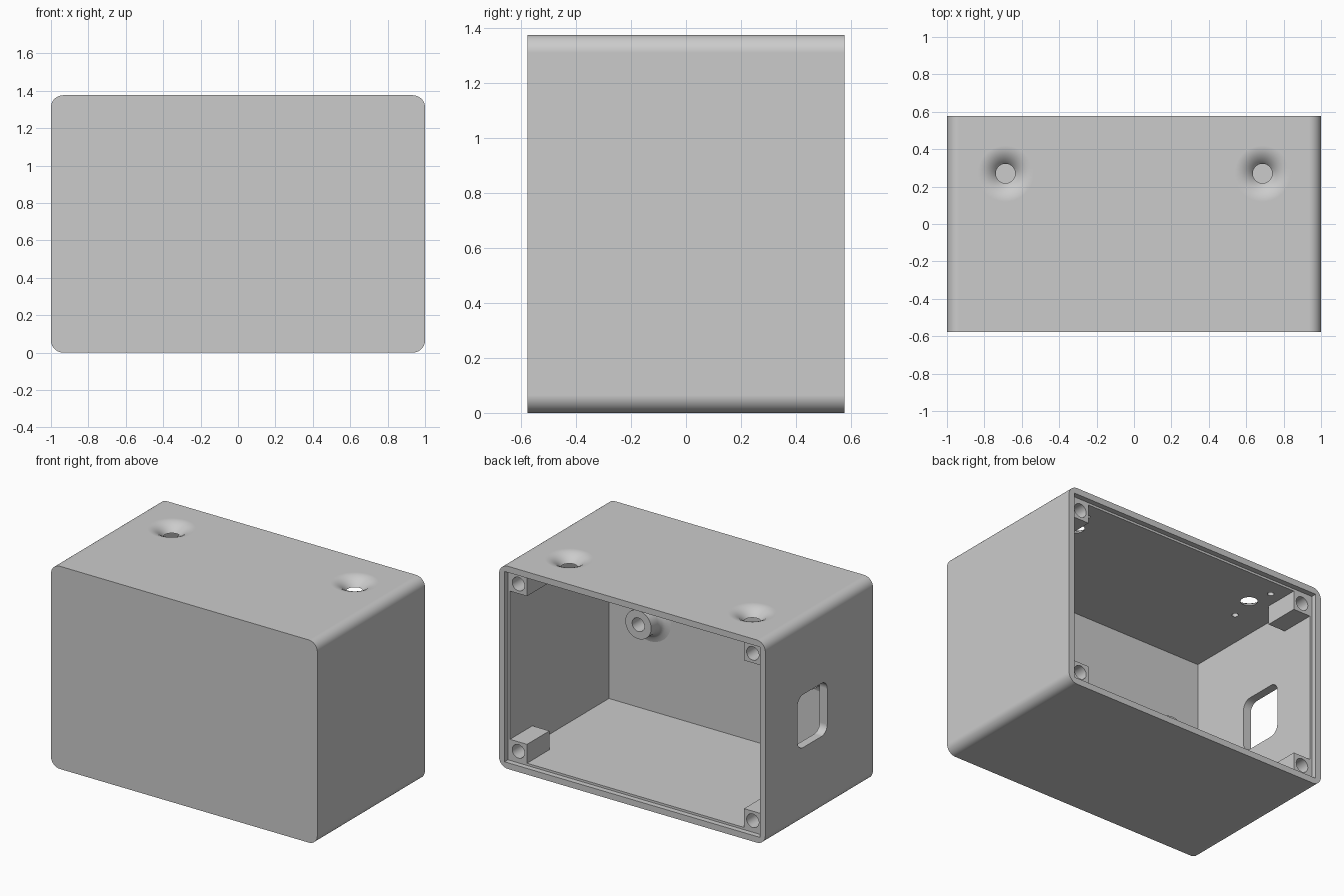
import bpy, bmesh, math
from mathutils import Matrix, Vector

if "Cube" in bpy.data.objects:
    bpy.data.objects.remove(bpy.data.objects["Cube"])

# Main dimensions
HALF_X, HALF_Y, HEIGHT = 1.0, 0.577, 1.376
WALL, RIM, LEDGE = 0.057, 0.042, 0.036
MID = HEIGHT / 2

grey = bpy.data.materials.new("plain_grey")
grey.use_nodes = True
colour = (0.6, 0.6, 0.6, 1)
grey.diffuse_color = colour
grey.node_tree.nodes["Principled BSDF"].inputs["Base Color"].default_value = colour


def make(name, bm):
    bmesh.ops.recalc_face_normals(bm, faces=bm.faces)
    mesh = bpy.data.meshes.new(name)
    bm.to_mesh(mesh)
    bm.free()
    obj = bpy.data.objects.new(name, mesh)
    bpy.context.collection.objects.link(obj)
    mesh.materials.append(grey)
    return obj


def box(name, lo, hi):
    lo, hi = Vector(lo), Vector(hi)
    bm = bmesh.new()
    bmesh.ops.create_cube(bm, size=1)
    bmesh.ops.scale(bm, vec=hi - lo, verts=bm.verts)
    bmesh.ops.translate(bm, vec=(lo + hi) / 2, verts=bm.verts)
    return make(name, bm)


def rounded_box(name, lo, hi, axis, radius, segments=8):
    """Box whose four edges parallel to the axis are rounded."""
    obj = box(name, lo, hi)
    bm = bmesh.new()
    bm.from_mesh(obj.data)
    edges = [e for e in bm.edges
             if abs((e.verts[0].co - e.verts[1].co).normalized()[axis]) > 0.9]
    bmesh.ops.bevel(bm, geom=edges, offset=radius, segments=segments,
                    profile=0.5, affect='EDGES')
    bm.to_mesh(obj.data)
    bm.free()
    return obj


def lathe(name, profile, place, steps=40):
    """Spin a closed (radius, height) profile about z, then place it."""
    bm = bmesh.new()
    verts = [bm.verts.new((r, 0, h)) for r, h in profile]
    edges = [bm.edges.new(pair) for pair in zip(verts, verts[1:])]
    bmesh.ops.spin(bm, geom=verts + edges, cent=(0, 0, 0), axis=(0, 0, 1),
                   angle=math.tau, steps=steps)
    bmesh.ops.remove_doubles(bm, verts=bm.verts, dist=1e-5)
    bm.transform(place)
    return make(name, bm)


def rod(name, radius, length, place):
    return lathe(name, [(0, 0), (radius, 0), (radius, length), (0, length)], place, 32)


def activate(obj):
    bpy.ops.object.select_all(action='DESELECT')
    obj.select_set(True)
    bpy.context.view_layer.objects.active = obj


def cut(obj, cutter):
    cutter.hide_render = True
    mod = obj.modifiers.new("cut", 'BOOLEAN')
    mod.operation, mod.solver, mod.object = 'DIFFERENCE', 'EXACT', cutter
    activate(obj)
    bpy.ops.object.modifier_apply(modifier=mod.name)
    bpy.data.objects.remove(cutter)


def smooth(obj):
    activate(obj)
    bpy.ops.object.shade_smooth_by_angle(angle=math.radians(40))
    mod = obj.modifiers.new("weighted", 'WEIGHTED_NORMAL')
    mod.keep_sharp = True


# Shell, open at the back, with a shallow seat for a lid
shell = rounded_box("enclosure_shell", (-HALF_X, -HALF_Y, 0),
                    (HALF_X, HALF_Y, HEIGHT), 1, 0.065)
cut(shell, box("cavity_cutter", (WALL - HALF_X, WALL - HALF_Y, WALL),
               (HALF_X - WALL, HALF_Y + 0.1, HEIGHT - WALL)))
cut(shell, box("lid_seat_cutter", (RIM - HALF_X, HALF_Y - LEDGE, RIM),
               (HALF_X - RIM, HALF_Y + 0.1, HEIGHT - RIM)))

# Rounded window through the right wall
cut(shell, rounded_box("window_cutter", (-HALF_X - 0.1, -0.087, MID - 0.18),
                       (-HALF_X + 0.1, 0.232, MID + 0.18), 0, 0.06))

# Flared holes in the top, each with two blind pilot holes beneath
flare = [(0, 0.03), (0.15, 0.03), (0.15, 0), (0.12, -0.005), (0.095, -0.016),
         (0.075, -0.031), (0.06, -0.046), (0.05, -0.06), (0.05, -0.1), (0, -0.1)]
for side in (-1, 1):
    cut(shell, lathe("flare_cutter", flare,
                     Matrix.Translation((side * 0.687, 0.27, HEIGHT))))
    for dy in (-0.168, 0.168):
        cut(shell, rod("pilot_cutter", 0.02, 0.06,
                       Matrix.Translation((side * 0.73, 0.255 + dy, HEIGHT - WALL - 0.03))))
smooth(shell)

# Corner screw posts with blind holes
POST, DEPTH, INSET = 0.128, 0.24, 0.12
face_y = HALF_Y - LEDGE
for side, side_name in ((-1, "right"), (1, "left")):
    for level, level_name in ((-1, "lower"), (1, "upper")):
        wall_x, wall_z = HALF_X - WALL, MID - WALL
        xs = sorted((side * wall_x, side * (wall_x - POST)))
        zs = sorted((MID + level * wall_z, MID + level * (wall_z - POST)))
        post = box(f"screw_post_{level_name}_{side_name}",
                   (xs[0], face_y - DEPTH, zs[0]), (xs[1], face_y, zs[1]))
        hole = (Matrix.Translation((side * (HALF_X - INSET), face_y + 0.05,
                                    MID + level * (MID - INSET)))
                @ Matrix.Rotation(math.pi / 2, 4, 'X'))
        cut(post, rod("screw_cutter", 0.046, 0.23, hole))
        smooth(post)

# Hollow bosses with flared feet on the inside of the front wall
boss = [(0.16, 0), (0.128, 0.008), (0.108, 0.025), (0.097, 0.055), (0.097, 0.125),
        (0.046, 0.125), (0.046, 0.01), (0, 0.01)]
for side, side_name in ((-1, "right"), (1, "left")):
    place = (Matrix.Translation((side * 0.635, WALL - HALF_Y, MID))
             @ Matrix.Rotation(-math.pi / 2, 4, 'X'))
    smooth(lathe(f"front_boss_{side_name}", boss, place))
